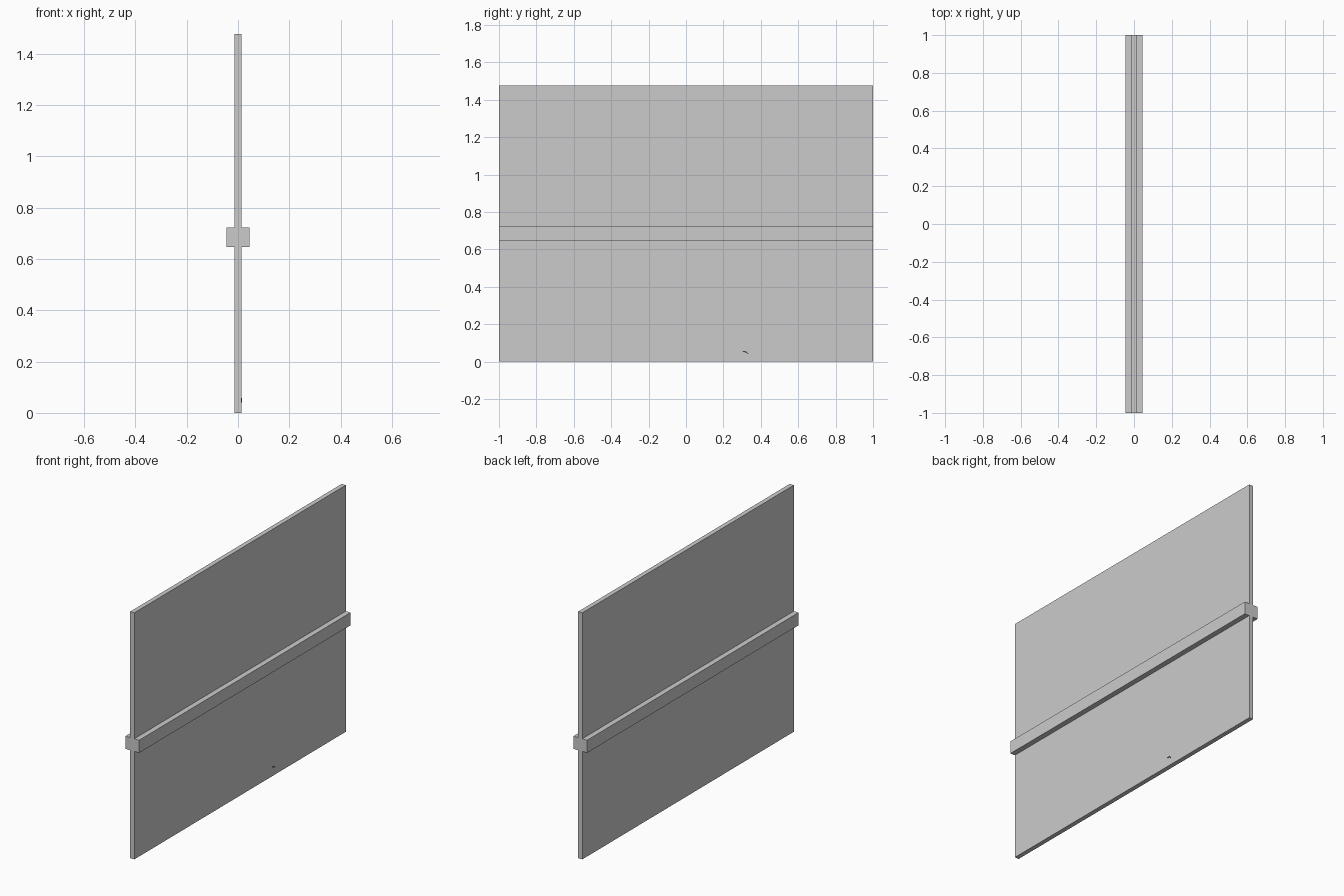
import bpy, bmesh
from mathutils import Vector

if "Cube" in bpy.data.objects:
    bpy.data.objects.remove(bpy.data.objects["Cube"])


def prism(name, profile, axis, start, depth):
    """Extrude a flat outline along one axis."""
    bm = bmesh.new()
    face = bm.faces.new([bm.verts.new(p) for p in profile])
    ext = bmesh.ops.extrude_face_region(bm, geom=[face])
    verts = [g for g in ext["geom"] if isinstance(g, bmesh.types.BMVert)]
    bmesh.ops.translate(bm, verts=verts, vec=Vector(axis) * depth)
    bmesh.ops.translate(bm, verts=bm.verts[:], vec=Vector(axis) * start)
    bmesh.ops.recalc_face_normals(bm, faces=bm.faces[:])
    mesh = bpy.data.meshes.new(name)
    bm.to_mesh(mesh)
    bm.free()
    obj = bpy.data.objects.new(name, mesh)
    bpy.context.collection.objects.link(obj)
    return obj


PANEL, RAIL = 0.0137, 0.0455
Z0, Z1, TOP = 0.646, 0.722, 1.476

# wall and chair rail: one cross-shaped section running the full length
right = [(PANEL, 0), (PANEL, Z0), (RAIL, Z0), (RAIL, Z1), (PANEL, Z1), (PANEL, TOP)]
left = [(-x, z) for x, z in reversed(right)]
prism("wall_with_rail", [(x, 0, z) for x, z in right + left], (0, 1, 0), -1, 2)

# tiny dark chip near the foot of the right face
chip = [(0.300, 0.054), (0.306, 0.058), (0.322, 0.055), (0.336, 0.040),
        (0.330, 0.042), (0.318, 0.049)]
mark = prism("surface_chip", [(0, y, z) for y, z in chip], (1, 0, 0), PANEL - 0.002, 0.0035)
dark = bpy.data.materials.new("dark")
dark.diffuse_color = (0.05, 0.05, 0.05, 1)
dark.use_nodes = True
dark.node_tree.nodes["Principled BSDF"].inputs["Base Color"].default_value = dark.diffuse_color
mark.data.materials.append(dark)
